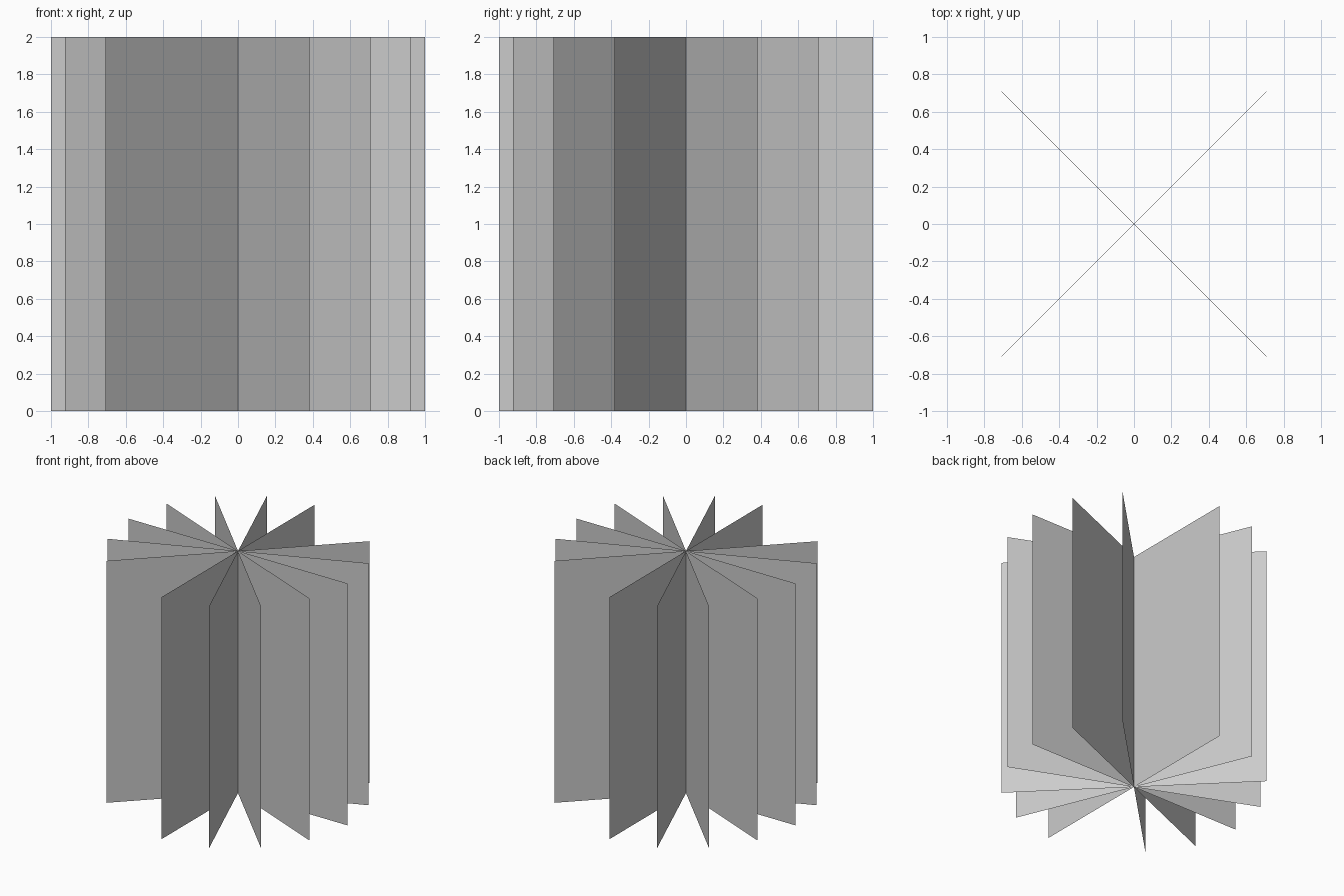
import bpy
from math import radians

if "Cube" in bpy.data.objects:
    bpy.data.objects.remove(bpy.data.objects["Cube"])

PLANES = 8      # slots, 22.5 degrees apart
MISSING = 3     # the 67.5 degree slot is empty
RADIUS = 1.0


def card(name, angle):
    """Upright flat card, 2 x 2, crossing the vertical axis."""
    bpy.ops.mesh.primitive_plane_add(size=2 * RADIUS, location=(0, 0, RADIUS),
                                     rotation=(radians(90), 0, angle))
    bpy.context.object.name = name


# fan of crossing cards around the z axis
for i in range(PLANES):
    if i != MISSING:
        card(f"crossed_card_{i + 1}", radians(180 / PLANES * i))
